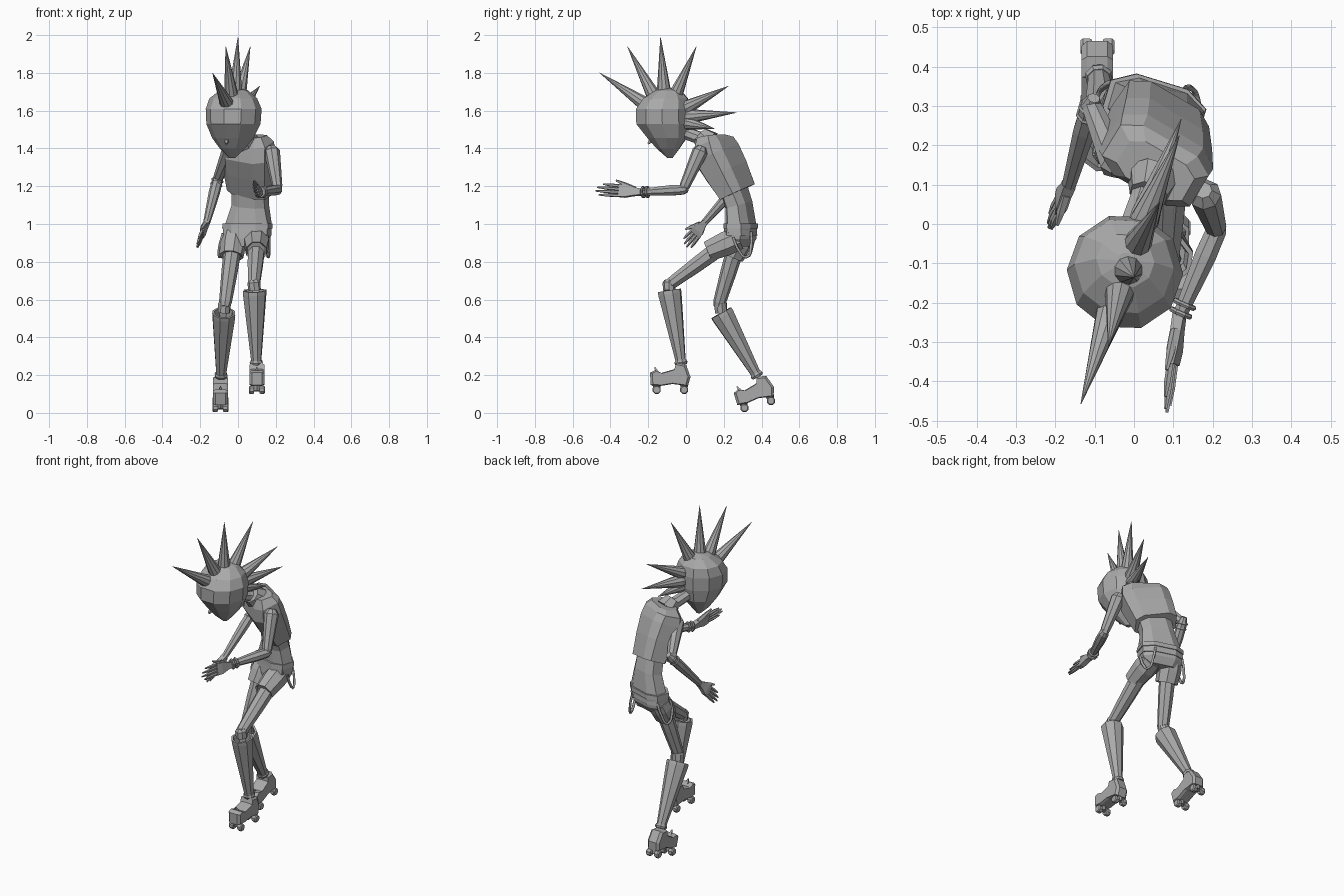
import bpy, bmesh, math
from mathutils import Vector, Matrix, Euler

cube = bpy.data.objects.get("Cube")
if cube:
    bpy.data.objects.remove(cube)

grey = bpy.data.materials.new("plain_grey")
grey.use_nodes = True
GREY = (0.4, 0.4, 0.4, 1)
grey.diffuse_color = GREY
grey.node_tree.nodes["Principled BSDF"].inputs["Base Color"].default_value = GREY


def finish(name, bm):
    bmesh.ops.recalc_face_normals(bm, faces=bm.faces)
    mesh = bpy.data.meshes.new(name)
    bm.to_mesh(mesh)
    bm.free()
    mesh.materials.append(grey)
    obj = bpy.data.objects.new(name, mesh)
    bpy.context.collection.objects.link(obj)


def skin(name, rings):
    """Bridge rings of points in order and cap both ends."""
    bm = bmesh.new()
    loops = [[bm.verts.new(p) for p in ring] for ring in rings]
    n = len(loops[0])
    for a, b in zip(loops, loops[1:]):
        for i in range(n):
            j = (i + 1) % n
            bm.faces.new((a[i], a[j], b[j], b[i]))
    bm.faces.new(loops[0])
    bm.faces.new(loops[-1])
    finish(name, bm)


def lathe(name, a, b, profile, sides=8):
    """Turn (fraction, radius) pairs around the line from a to b."""
    a, b = Vector(a), Vector(b)
    turn = (b - a).to_track_quat('Z', 'Y')
    angles = [math.tau * (i + .5) / sides for i in range(sides)]
    skin(name, [[a.lerp(b, t) + turn @ Vector((r * math.cos(q), r * math.sin(q), 0))
                 for q in angles] for t, r in profile])


def loft(name, rows, sides=10, power=1.0):
    """Rows of (x, y, z, half width, half depth, yaw, pitch, roll), bottom up."""
    def soft(v):
        return math.copysign(abs(v) ** power, v)
    angles = [math.tau * (i + .5) / sides for i in range(sides)]
    rings = []
    for x, y, z, w, d, yaw, pitch, roll in rows:
        turn = Euler([math.radians(q) for q in (pitch, roll, yaw)], 'XYZ').to_matrix()
        rings.append([Vector((x, y, z)) + turn @ Vector((w * soft(math.cos(t)),
                                                         d * soft(math.sin(t)), 0))
                      for t in angles])
    skin(name, rings)


def strap(name, points, radius):
    curve = bpy.data.curves.new(name, 'CURVE')
    curve.dimensions = '3D'
    curve.bevel_depth = radius
    curve.bevel_resolution = 0
    curve.resolution_u = 4
    spline = curve.splines.new('BEZIER')
    spline.bezier_points.add(len(points) - 1)
    for bp, p in zip(spline.bezier_points, points):
        bp.co = p
        bp.handle_left_type = bp.handle_right_type = 'AUTO'
    curve.materials.append(grey)
    obj = bpy.data.objects.new(name, curve)
    bpy.context.collection.objects.link(obj)


# Head, nose and neck
loft("head", [(x, y, z, w, d, -20, 0, 0) for x, y, z, w, d in (
    (-.03, -.085, 1.35, .015, .015), (-.03, -.095, 1.40, .067, .063),
    (-.027, -.1, 1.455, .11, .108), (-.024, -.122, 1.53, .143, .148),
    (-.023, -.122, 1.61, .148, .148), (-.025, -.108, 1.665, .127, .122),
    (-.022, -.093, 1.708, .075, .068), (-.022, -.093, 1.72, .02, .02))])
lathe("nose", (-.045, -.15, 1.48), (-.063, -.2, 1.425), [(0, .03), (1, .006)], 4)
lathe("neck", (.05, .14, 1.43), (-.02, -.05, 1.5), [(0, .05), (.4, .035), (1, .035)])
lathe("collar", (.05, .12, 1.43), (.037, .075, 1.468), [(0, .07), (1, .05)])

# Fan of hair spikes along the middle of the head
tips = [(-.135, -.457, 1.80), (-.065, -.31, 1.94), (0, -.135, 1.99), (.065, .055, 1.94),
        (.115, .225, 1.73), (.12, .267, 1.59), (.09, .15, 1.505)]
core = Vector((-.022, -.108, 1.56))
for i, tip in enumerate(tips):
    base = core + (Vector(tip) - core).normalized() * .11
    lathe(f"hair_spike_{i + 1}", base, tip, [(0, .036), (.12, .037), (1, .001)], 10)

# Torso, shirt and shorts
loft("waist", [(.05, .295, .94, .13, .07, -17, 0, 0), (.055, .29, 1.0, .125, .068, -18, 5, 0),
               (.065, .28, 1.1, .1, .062, -22, 15, 5), (.065, .25, 1.2, .1, .06, -26, 25, 8)],
     8, .7)
loft("shirt", [(.066, .272, 1.17, .125, .075, -30, 22, 12), (.06, .215, 1.28, .136, .092, -31, 25, 12),
               (.055, .165, 1.37, .142, .1, -31, 25, 9), (.054, .148, 1.43, .135, .082, -30, 20, 4),
               (.055, .135, 1.464, .1, .055, -30, 10, 0)], 8, .55)
loft("shorts", [(.04, .275, .88, .1, .06, -17, 0, 0), (.045, .285, .92, .128, .075, -17, 0, 0),
                (.05, .29, .985, .13, .076, -17, 0, 0)], 8, .7)
loft("belt", [(.05, .29, .975, .135, .08, -17, 0, 0), (.05, .29, 1.002, .133, .079, -17, 0, 0)],
     8, .7)
lathe("left_shorts_leg", (.1, .28, .925), (.097, .115, .855),
      [(0, .065), (.4, .07), (1, .058), (.95, .05)])
lathe("right_shorts_leg", (-.02, .3, .94), (-.035, .245, .83),
      [(0, .065), (.4, .07), (1, .064), (.95, .05)])
strap("left_hip_strap", [(.13, .345, .96), (.145, .345, .89), (.16, .32, .825),
                         (.165, .28, .86), (.165, .25, .93)], .008)
strap("right_hip_strap", [(-.05, .36, .96), (-.075, .35, .88), (-.095, .32, .825),
                          (-.1, .28, .87), (-.08, .27, .95)], .008)


def leg(side, hip, knee, top, ankle):
    lathe(side + "_thigh", hip, knee, [(0, .049), (.5, .043), (.93, .034), (1, .026)])
    lathe(side + "_knee", Vector(knee) + Vector((0, .01, .035)), top,
          [(0, .024), (.25, .035), (1, .033)])
    lathe(side + "_leg_warmer", ankle, top,
          [(0, .028), (.08, .029), (.95, .064), (1, .064), (1, .052), (.85, .042)])
    lathe(side + "_ankle_cuff", ankle, Vector(ankle).lerp(Vector(top), .06),
          [(0, .031), (.5, .036), (1, .031)])


leg("left", (.1, .22, .905), (.083, -.1, .67), (.088, -.088, .648), (.097, -.025, .255))
leg("right", (-.02, .28, .93), (-.07, .17, .56), (-.075, .187, .53), (-.09, .38, .19))


# Roller skates: extruded boot with trucks and wheels, heel at +y
def skate(side, place):
    outline = [(-.19, .213), (-.165, .225), (-.13, .212), (-.06, .232), (-.05, .265), (0, .256),
               (.024, .19), (.01, .142), (-.07, .153), (-.14, .142), (-.188, .147)]
    rings = [[place @ Vector((x, -.085 + (y + .085) * s, .19 + (z - .19) * s)) for y, z in outline]
             for x, s in ((-.04, .88), (-.026, 1), (.026, 1), (.04, .88))]
    skin(side + "_skate_boot", rings)
    for y, where in ((-.155, "front"), (-.01, "rear")):
        lathe(f"{side}_{where}_truck", place @ Vector((0, y, .122)), place @ Vector((0, y, .165)),
              [(0, .016), (1, .026)], 6)
        lathe(f"{side}_{where}_axle", place @ Vector((-.04, y, .122)),
              place @ Vector((.04, y, .122)), [(0, .008), (1, .008)], 6)
        for s, hand in ((-1, "right"), (1, "left")):
            lathe(f"{side}_{where}_{hand}_wheel", place @ Vector((s * .014, y, .122)),
                  place @ Vector((s * .043, y, .122)),
                  [(0, .02), (.2, .023), (.8, .023), (1, .018)])
    lathe(side + "_lace_tab", place @ Vector((0, -.15, .205)), place @ Vector((0, -.165, .243)),
          [(0, .018), (1, .003)], 4)


skate("left", Matrix.Translation((.1, 0, 0)))
tilt = Matrix.Rotation(math.radians(15), 4, 'X')
shift = Vector((-.093, .31, .026)) - tilt @ Vector((0, -.155, .122))
skate("right", Matrix.Translation(shift) @ tilt)


# Arms with bracelets and five-fingered hands
def arm(side, shoulder, elbow, wrist, tip, across, cuff_at):
    shoulder, elbow, wrist, tip = (Vector(p) for p in (shoulder, elbow, wrist, tip))
    lathe(side + "_upper_arm", shoulder, elbow,
          [(-.12, .022), (0, .042), (.15, .04), (.9, .028), (1.05, .02)])
    lathe(side + "_forearm", elbow, wrist, [(-.1, .016), (0, .028), (.3, .03), (1, .019)])
    for k, label in ((0, "inner"), (.1, "outer")):
        mid = elbow.lerp(wrist, cuff_at + k)
        along = (wrist - elbow).normalized() * .006
        lathe(f"{side}_{label}_bracelet", mid - along, mid + along, [(0, .03), (.5, .034), (1, .03)])
    along = tip - wrist
    across = Vector(across)
    across = (across - across.project(along)).normalized()
    thick = along.normalized().cross(across)
    palm = []
    for t, w, d in ((-.03, .015, .015), (.15, .021, .014), (.35, .033, .014), (.5, .033, .01)):
        c = wrist + along * t
        palm.append([c + across * w * i + thick * d * j
                     for i, j in ((-1, -1), (1, -1), (1, 1), (-1, 1))])
    skin(side + "_palm", palm)
    for i, reach in enumerate((.92, 1, .97, .85)):
        s = i - 1.5
        lathe(f"{side}_finger_{i + 1}", wrist + along * .45 + across * s * .017,
              wrist + along * reach + across * s * .02, [(0, .009), (.6, .009), (1, .004)], 5)
    lathe(side + "_thumb", wrist + along * .15 + across * .015,
          wrist + along * .58 + across * .055, [(0, .014), (.6, .011), (1, .005)], 5)


arm("left", (.18, .075, 1.385), (.21, -.015, 1.182), (.115, -.235, 1.168), (.082, -.478, 1.185),
    (-.25, 0, 1), .86)
arm("right", (-.045, .15, 1.385), (-.108, .3, 1.235), (-.165, .1, 1.01), (-.218, -.005, .885),
    (0, -1, .8), .02)
